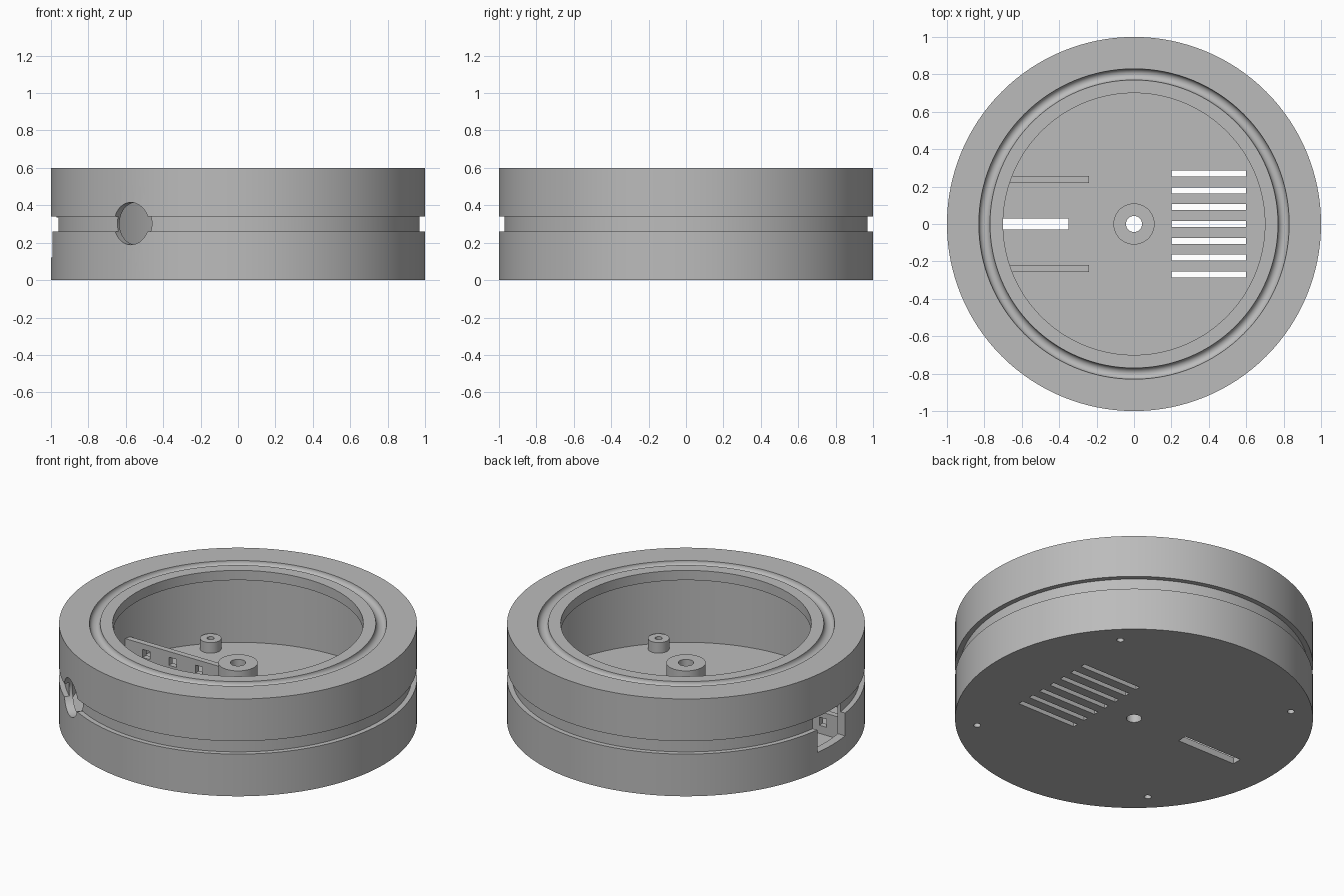
import bpy, bmesh
from math import sin, cos, pi, radians
from mathutils import Matrix, Vector

if "Cube" in bpy.data.objects:
    bpy.data.objects.remove(bpy.data.objects["Cube"], do_unlink=True)

grey = bpy.data.materials.new("plain_grey")
grey.use_nodes = True
color = (0.5, 0.5, 0.5, 1)
grey.diffuse_color = color
grey.node_tree.nodes["Principled BSDF"].inputs["Base Color"].default_value = color


def make_object(name, bm):
    bmesh.ops.recalc_face_normals(bm, faces=bm.faces)
    mesh = bpy.data.meshes.new(name)
    bm.to_mesh(mesh)
    bm.free()
    mesh.materials.append(grey)
    obj = bpy.data.objects.new(name, mesh)
    bpy.context.collection.objects.link(obj)
    return obj


def select(obj):
    bpy.ops.object.select_all(action="DESELECT")
    obj.select_set(True)
    bpy.context.view_layer.objects.active = obj


def smooth(obj):
    select(obj)
    bpy.ops.object.shade_smooth_by_angle(angle=radians(30))


def lathe(name, profile, steps):
    """Revolve a closed (radius, height) profile around z."""
    bm = bmesh.new()
    rings = []
    for i in range(steps):
        a = 2 * pi * i / steps
        rings.append([bm.verts.new((r * cos(a), r * sin(a), z)) for r, z in profile])
    n = len(profile)
    for i in range(steps):
        a, b = rings[i], rings[(i + 1) % steps]
        for j in range(n):
            k = (j + 1) % n
            bm.faces.new((a[j], b[j], b[k], a[k]))
    return make_object(name, bm)


def add_box(bm, low, high):
    low, high = Vector(low), Vector(high)
    matrix = Matrix.Translation((low + high) / 2) @ Matrix.Diagonal((*(high - low), 1))
    bmesh.ops.create_cube(bm, size=1, matrix=matrix)


def add_cylinder(bm, radius, depth, matrix, sides):
    bmesh.ops.create_cone(bm, cap_ends=True, segments=sides, radius1=radius,
                          radius2=radius, depth=depth, matrix=matrix)


def cut(obj, bm):
    """Subtract the shapes in bm from obj."""
    cutter = make_object("cutter", bm)
    cutter.hide_render = True
    mod = obj.modifiers.new("cut", "BOOLEAN")
    mod.operation = "DIFFERENCE"
    mod.solver = "EXACT"
    mod.object = cutter
    select(obj)
    bpy.ops.object.modifier_apply(modifier=mod.name)
    bpy.data.objects.remove(cutter, do_unlink=True)


FLOOR = 0.04
WALL = 0.95
BOSS_ANGLES = [radians(45 + 90 * i) for i in range(4)]
BOSS_RADIUS = 0.88

# Round housing: outer groove, rounded seal channel, inner lip, floor and hub
channel = [(0.80 + 0.03 * cos(pi * i / 12), 0.6 - 0.03 * sin(pi * i / 12)) for i in range(13)]
profile = [(0.043, 0), (1, 0), (1, 0.26), (0.97, 0.26), (0.97, 0.34), (1, 0.34), (1, 0.6)]
profile += channel
profile += [(0.70, 0.6), (0.70, 0.54), (WALL, 0.54), (WALL, FLOOR),
            (0.11, FLOOR), (0.11, 0.358), (0.043, 0.358)]
housing = lathe("housing", profile, 128)

# Openings in the housing
cuts = bmesh.new()
for i in range(-3, 4):                                    # floor vents
    add_box(cuts, (0.2, 0.09 * i - 0.016, -0.1), (0.6, 0.09 * i + 0.016, 0.1))
add_box(cuts, (-0.75, -0.03, -0.1), (-0.35, 0.03, 0.1))   # long floor slot
add_box(cuts, (-1.1, -0.135, 0.12), (-0.85, 0.135, 0.335))  # side window
for a in BOSS_ANGLES:                                     # screw holes
    spot = Matrix.Translation((BOSS_RADIUS * cos(a), BOSS_RADIUS * sin(a), 0))
    add_cylinder(cuts, 0.02, 0.2, spot, 24)
port = (Matrix.Rotation(radians(235), 4, "Z") @ Matrix.Translation((0.98, 0, 0.302))
        @ Matrix.Rotation(pi / 2, 4, "Y"))
add_cylinder(cuts, 0.113, 0.26, port, 48)                 # round cable port
cut(housing, cuts)
smooth(housing)

# Screw bosses on the floor
for i, a in enumerate(BOSS_ANGLES):
    boss = lathe(f"screw_boss_{i + 1}",
                 [(0.02, FLOOR), (0.06, FLOOR), (0.06, 0.105), (0.02, 0.105)], 32)
    boss.location = (BOSS_RADIUS * cos(a), BOSS_RADIUS * sin(a), 0)
    smooth(boss)

# Pierced guide rails either side of the window
for side, name in ((1, "back_rail"), (-1, "front_rail")):
    bm = bmesh.new()
    y = 0.238 * side
    add_box(bm, (-0.93, y - 0.018, FLOOR - 0.01), (-0.24, y + 0.018, 0.175))
    rail = make_object(name, bm)
    holes = bmesh.new()
    for x in (-0.78, -0.6, -0.42):
        add_box(holes, (x - 0.025, y - 0.1, 0.09), (x + 0.025, y + 0.1, 0.14))
    cut(rail, holes)
